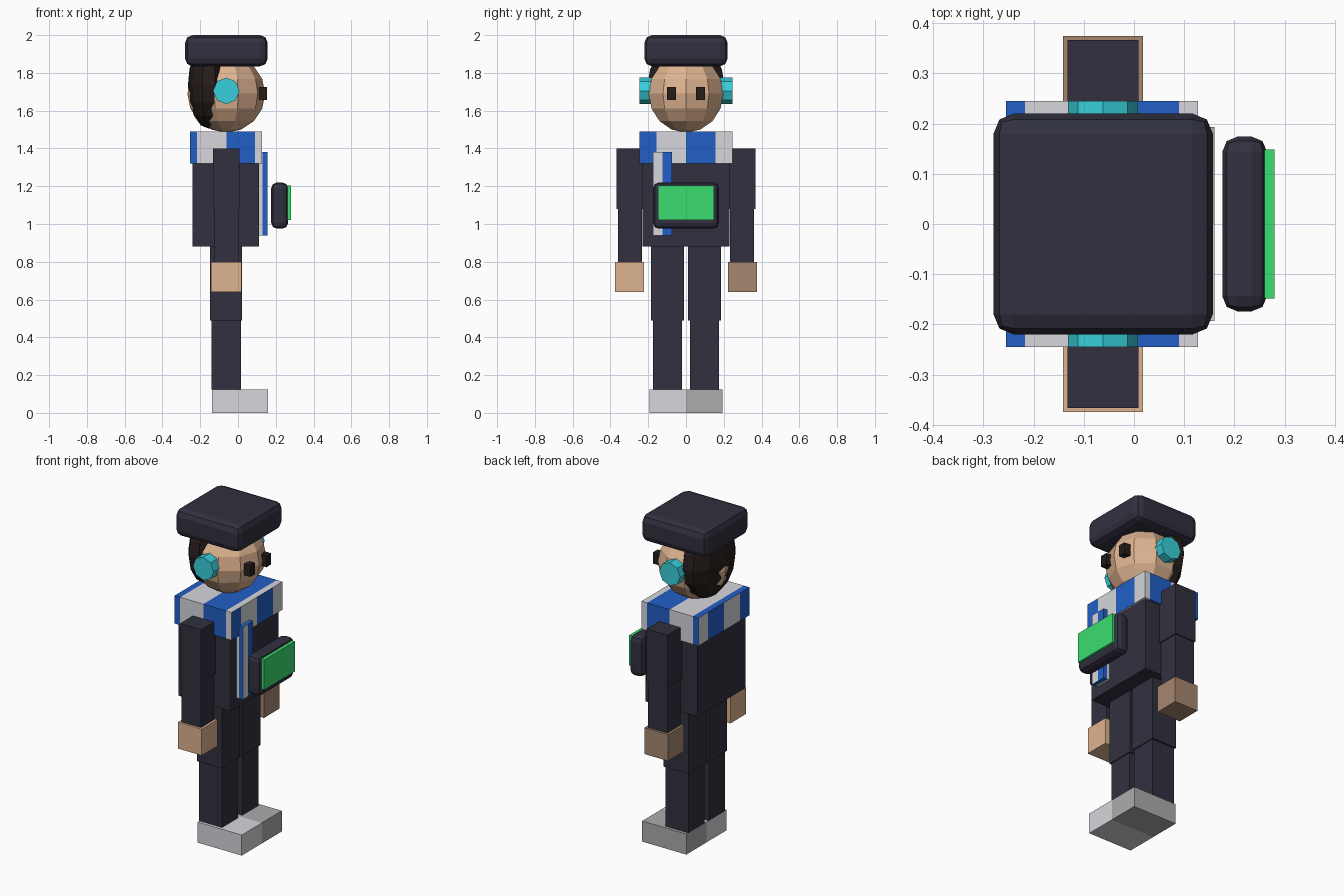
import bpy, bmesh, math
from mathutils import Matrix

cube = bpy.data.objects.get("Cube")
if cube:
    bpy.data.objects.remove(cube, do_unlink=True)


def material(name, hex_code):
    """Flat material from an sRGB hex colour."""
    rgb = [int(hex_code[i:i + 2], 16) / 255 for i in (0, 2, 4)]
    lin = [c / 12.92 if c < 0.04 else ((c + 0.055) / 1.055) ** 2.4 for c in rgb]
    mat = bpy.data.materials.new(name)
    mat.use_nodes = True
    mat.diffuse_color = (*lin, 1)
    bsdf = mat.node_tree.nodes["Principled BSDF"]
    bsdf.inputs["Base Color"].default_value = (*lin, 1)
    bsdf.inputs["Roughness"].default_value = 0.8
    return mat


NAVY = material("dark navy", "31303f")
HAIR = material("dark brown", "261d1a")
SKIN = material("skin", "deb390")
SKIN_DARK = material("shaded skin", "a6876f")
CYAN = material("cyan", "38cfdb")
BLUE = material("blue", "225fc6")
WHITE = material("off white", "d7d7dc")
GREY = material("grey", "acacac")
GREEN = material("green", "3add70")


def finish(name, bm, *mats):
    mesh = bpy.data.meshes.new(name)
    bm.to_mesh(mesh)
    bm.free()
    for mat in mats:
        mesh.materials.append(mat)
    obj = bpy.data.objects.new(name, mesh)
    bpy.context.collection.objects.link(obj)
    return obj


def box_mesh(x, y, z):
    """Box from (min, max) ranges on each axis."""
    bm = bmesh.new()
    centre = [(a + b) / 2 for a, b in (x, y, z)]
    size = [b - a for a, b in (x, y, z)]
    bmesh.ops.create_cube(bm, size=1, matrix=Matrix.Translation(centre) @ Matrix.Diagonal((*size, 1)))
    return bm


def box(name, x, y, z, mat, bevel=0):
    obj = finish(name, box_mesh(x, y, z), mat)
    if bevel:
        mod = obj.modifiers.new("rounded edges", 'BEVEL')
        mod.width, mod.segments = bevel, 2
    return obj


def ball(name, centre, radii, mat):
    bm = bmesh.new()
    place = (Matrix.Translation(centre) @ Matrix.Diagonal((*radii, 1))
             @ Matrix.Rotation(-math.pi / 2, 4, 'Z'))
    bmesh.ops.create_uvsphere(bm, u_segments=10, v_segments=8, radius=1, matrix=place)
    return finish(name, bm, mat)


def striped_box(name, x, y, z, x_cuts, y_cuts, is_blue):
    """Box cut into strips; is_blue(normal, centre) picks each face's colour."""
    bm = box_mesh(x, y, z)
    for axis, cuts in enumerate((x_cuts, y_cuts)):
        for cut in cuts:
            point, normal = [0, 0, 0], [0, 0, 0]
            point[axis], normal[axis] = cut, 1
            bmesh.ops.bisect_plane(bm, geom=bm.verts[:] + bm.edges[:] + bm.faces[:],
                                   plane_co=point, plane_no=normal)
    bm.normal_update()
    for face in bm.faces:
        face.material_index = int(is_blue(face.normal, face.calc_center_median()))
    return finish(name, bm, WHITE, BLUE)


# Head, hair and cap
ball("head", (-0.062, 0, 1.69), (0.206, 0.208, 0.206), SKIN)
ball("hair", (-0.155, 0, 1.735), (0.11, 0.215, 0.23), HAIR)
box("cap", (-0.28, 0.157), (-0.22, 0.22), (1.835, 2.0), NAVY, 0.04)

# Torso
box("torso", (-0.24, 0.112), (-0.23, 0.23), (0.88, 1.4), NAVY)

# Paired parts, mirrored across the body
for side, s, hand_mat, shoe_mat in (("left", 1, SKIN_DARK, GREY), ("right", -1, SKIN, WHITE)):
    def pair(part, x, y, z, mat):
        box(f"{side}_{part}", x, sorted(s * v for v in y), z, mat)

    pair("eye", (0.11, 0.153), (0.054, 0.1), (1.657, 1.725), HAIR)
    pair("upper_arm", (-0.133, 0.009), (0.228, 0.367), (1.08, 1.4), NAVY)
    pair("lower_arm", (-0.127, 0.003), (0.234, 0.361), (0.8, 1.08), NAVY)
    pair("hand", (-0.142, 0.018), (0.223, 0.375), (0.64, 0.8), hand_mat)
    pair("thigh", (-0.147, 0.021), (0.01, 0.185), (0.49, 0.88), NAVY)
    pair("shin", (-0.14, 0.015), (0.02, 0.175), (0.125, 0.49), NAVY)
    pair("shoe", (-0.137, 0.16), (0, 0.193), (0, 0.125), shoe_mat)

    # Octagonal ear cup
    bm = bmesh.new()
    bmesh.ops.create_cone(bm, cap_ends=True, segments=8, radius1=0.07, radius2=0.07, depth=0.07,
                          matrix=Matrix.Translation((-0.062, s * 0.21, 1.705))
                          @ Matrix.Rotation(math.pi / 2, 4, 'X'))
    finish(f"{side}_ear_cup", bm, CYAN)


# Striped scarf: strips run by y on front and back, by x elsewhere
def scarf_blue(n, c):
    if abs(n.x) > 0.5:
        return c.y < -0.155 or 0 < c.y < 0.155
    return c.x < -0.217 or -0.062 < c.x < 0.09


striped_box("scarf_collar", (-0.255, 0.128), (-0.245, 0.245), (1.32, 1.49),
            (-0.217, -0.062, 0.09), (-0.155, 0, 0.155), scarf_blue)
striped_box("scarf_tail", (0.1, 0.155), (-0.175, -0.075), (0.94, 1.38), (0.13,), (-0.125,),
            lambda n, c: c.y > -0.125 if abs(n.x) > 0.5 else c.x > 0.13)

# Handheld device with a bright screen
box("device", (0.176, 0.265), (-0.174, 0.174), (0.975, 1.22), NAVY, 0.03)
box("device_screen", (0.26, 0.28), (-0.148, 0.148), (1.022, 1.205), GREEN)
